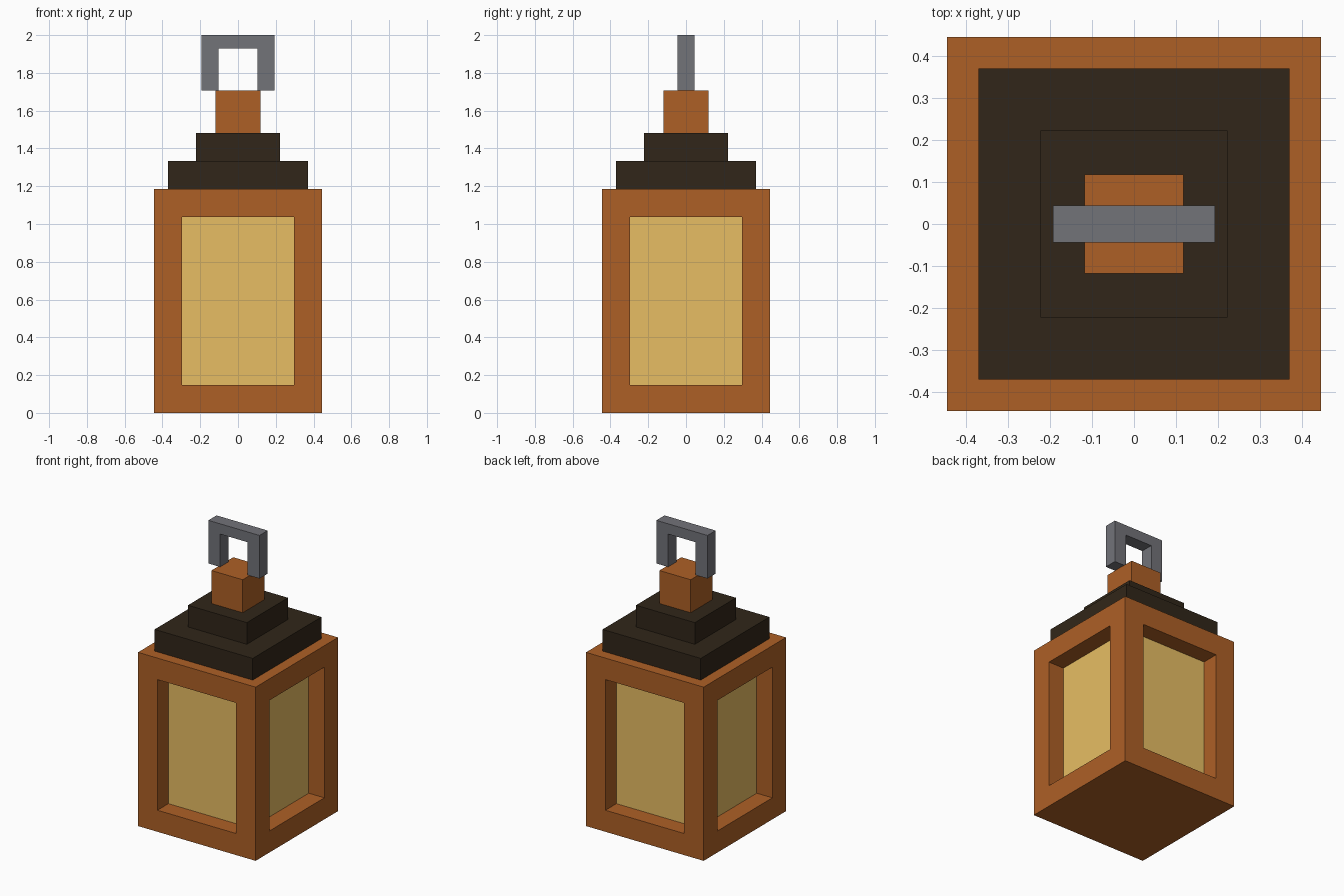
import bpy, bmesh

if "Cube" in bpy.data.objects:
    bpy.data.objects.remove(bpy.data.objects["Cube"])


def material(name, rgb):
    """Flat colour from 0-255 sRGB values, stored as linear."""
    m = bpy.data.materials.new(name)
    lin = [((c / 255 + 0.055) / 1.055) ** 2.4 for c in rgb]
    m.diffuse_color = (*lin, 1)
    m.use_nodes = True
    m.node_tree.nodes["Principled BSDF"].inputs["Base Color"].default_value = m.diffuse_color
    return m


copper = material("copper_brown", (174, 96, 38))
dark = material("dark_roof", (49, 38, 25))
glass = material("amber_glass", (232, 190, 100))
iron = material("grey_iron", (114, 115, 121))


def finish(name, bm, mats):
    bmesh.ops.recalc_face_normals(bm, faces=bm.faces)
    me = bpy.data.meshes.new(name)
    bm.to_mesh(me)
    bm.free()
    for m in mats:
        me.materials.append(m)
    ob = bpy.data.objects.new(name, me)
    bpy.context.collection.objects.link(ob)
    return ob


def box_mesh(half, z0, z1):
    bm = bmesh.new()
    bmesh.ops.create_cube(bm, size=1)
    for v in bm.verts:
        v.co = (v.co.x * 2 * half, v.co.y * 2 * half, z0 if v.co.z < 0 else z1)
    return bm


# Lantern body: each side inset to a frame, then sunk to a glass pane
bm = box_mesh(0.444, 0, 1.185)
bm.normal_update()
panes = [f for f in bm.faces if abs(f.normal.z) < 0.5]
bmesh.ops.inset_individual(bm, faces=panes, thickness=0.147, use_even_offset=True)
for f in panes:
    inward = -f.normal.copy() * 0.118
    new = bmesh.ops.extrude_discrete_faces(bm, faces=[f])["faces"][0]
    new.material_index = 1
    bmesh.ops.translate(bm, verts=new.verts, vec=inward)
finish("lantern_body", bm, [copper, glass])

# Stepped roof and cap
finish("roof_lower", box_mesh(0.37, 1.185, 1.333), [dark])
finish("roof_upper", box_mesh(0.222, 1.333, 1.481), [dark])
finish("cap", box_mesh(0.118, 1.481, 1.706), [copper])

# Handle: squared arch profile extruded along y
arch = [(-0.193, 1.706), (-0.104, 1.706), (-0.104, 1.93), (0.104, 1.93),
        (0.104, 1.706), (0.193, 1.706), (0.193, 2.0), (-0.193, 2.0)]
bm = bmesh.new()
face = bm.faces.new([bm.verts.new((x, -0.044, z)) for x, z in arch])
ext = bmesh.ops.extrude_face_region(bm, geom=[face])["geom"]
bmesh.ops.translate(bm, vec=(0, 0.088, 0),
                    verts=[g for g in ext if isinstance(g, bmesh.types.BMVert)])
finish("handle", bm, [iron])
